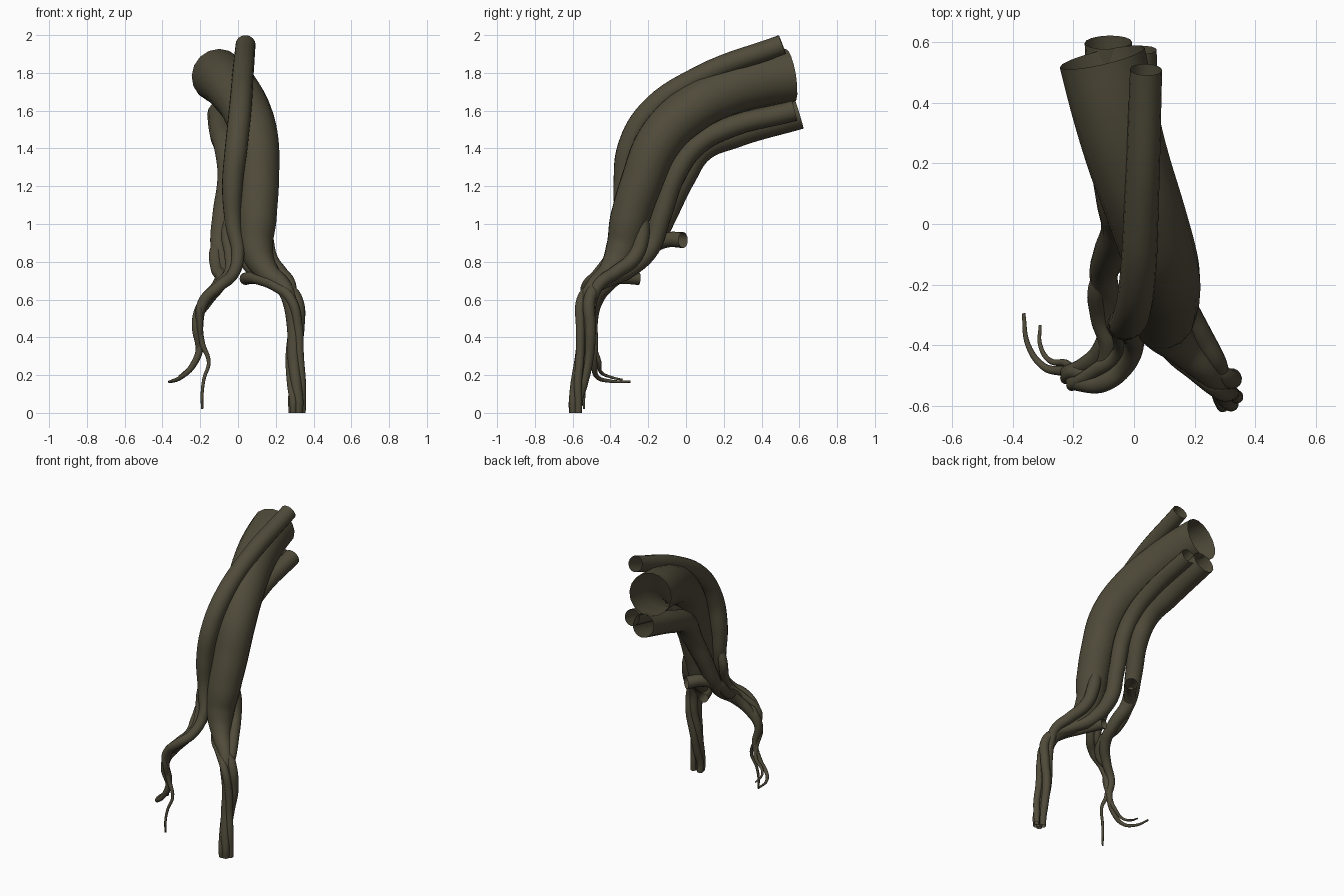
import bpy, math

bark = bpy.data.materials.new("dark olive bark")
bark.diffuse_color = (0.08, 0.07, 0.042, 1)


def tube(name, pts):
    """Open-ended smooth tube through (x, y, z, radius) points."""
    cu = bpy.data.curves.new(name, 'CURVE')
    cu.dimensions = '3D'
    cu.bevel_depth = 1.0
    cu.bevel_resolution = 6
    cu.resolution_u = 7
    cu.use_fill_caps = False
    sp = cu.splines.new('BEZIER')
    sp.radius_interpolation = 'LINEAR'
    sp.bezier_points.add(len(pts) - 1)
    for b, (x, y, z, r) in zip(sp.bezier_points, pts):
        b.co = (x, y, z)
        b.radius = r
        b.handle_left_type = b.handle_right_type = 'AUTO'
    ob = bpy.data.objects.new(name, cu)
    bpy.context.collection.objects.link(ob)
    cu.materials.append(bark)
    bpy.ops.object.select_all(action='DESELECT')
    ob.select_set(True)
    bpy.context.view_layer.objects.active = ob
    bpy.ops.object.convert(target='MESH')
    bpy.ops.object.shade_smooth_by_angle(angle=math.radians(50))
    return bpy.context.object


def right_leg(phase, r0, r1, spread):
    """Strand twisting round the right leg down to the ground."""
    axis = [(0.29, -0.525, 0.60), (0.312, -0.53, 0.45), (0.305, -0.54, 0.30),
            (0.31, -0.565, 0.15), (0.312, -0.578, 0.06), (0.312, -0.578, 0.0)]
    out = []
    for i, (x, y, z) in enumerate(axis):
        a = phase + min(i, 4) * 0.55
        r = r0 + (r1 - r0) * i / 5
        out.append((x + spread * math.cos(a), y + spread * math.sin(a), z, r))
    return out


# thick trunk, tapering into the right leg
tube("main_trunk", [(-0.105, 0.55, 1.785, 0.144), (-0.07, 0.40, 1.76, 0.141),
    (-0.025, 0.23, 1.71, 0.135), (0.045, 0.02, 1.60, 0.128), (0.093, -0.14, 1.44, 0.122),
    (0.105, -0.235, 1.22, 0.113), (0.10, -0.30, 1.02, 0.105), (0.10, -0.34, 0.86, 0.088),
    (0.16, -0.41, 0.74, 0.06), (0.24, -0.485, 0.67, 0.045)]
    + right_leg(3.0, 0.040, 0.022, 0.018))

# slim trunk along the front, ending in the left leg and a long twig
tube("front_trunk", [(0.04, 0.51, 1.95, 0.053), (0.025, 0.07, 1.78, 0.057),
    (0.01, -0.20, 1.59, 0.06), (-0.01, -0.305, 1.40, 0.06), (-0.03, -0.33, 1.20, 0.055),
    (-0.025, -0.34, 1.0, 0.043), (0.0, -0.39, 0.84, 0.034), (-0.03, -0.47, 0.73, 0.031),
    (-0.10, -0.525, 0.67, 0.03), (-0.18, -0.525, 0.59, 0.028), (-0.205, -0.51, 0.47, 0.022),
    (-0.19, -0.50, 0.37, 0.015), (-0.155, -0.51, 0.27, 0.01), (-0.18, -0.53, 0.18, 0.009),
    (-0.19, -0.54, 0.10, 0.008), (-0.19, -0.54, 0.02, 0.006)])

# lower trunk feeding the left leg and the outer twig
tube("lower_left_trunk", [(-0.085, 0.60, 1.58, 0.078), (-0.075, 0.25, 1.475, 0.075),
    (-0.055, 0.08, 1.395, 0.07), (-0.045, -0.01, 1.25, 0.064), (-0.08, -0.10, 1.05, 0.055),
    (-0.10, -0.18, 0.88, 0.046), (-0.075, -0.29, 0.77, 0.04), (-0.10, -0.41, 0.68, 0.036),
    (-0.165, -0.47, 0.59, 0.03), (-0.22, -0.49, 0.49, 0.024), (-0.20, -0.485, 0.36, 0.02),
    (-0.24, -0.485, 0.25, 0.017), (-0.30, -0.47, 0.19, 0.012), (-0.35, -0.40, 0.168, 0.009),
    (-0.365, -0.295, 0.165, 0.006)])

# lower trunk feeding the right leg
tube("lower_right_trunk", [(0.02, 0.575, 1.60, 0.055), (0.025, 0.20, 1.50, 0.055),
    (0.035, 0.05, 1.41, 0.055), (0.045, -0.05, 1.27, 0.055), (0.04, -0.13, 1.04, 0.052),
    (0.04, -0.19, 0.87, 0.05), (0.09, -0.305, 0.755, 0.042), (0.18, -0.41, 0.705, 0.038),
    (0.255, -0.475, 0.665, 0.034)] + right_leg(0.6, 0.032, 0.02, 0.026))

# outer strand bulging beside the trunk above the right leg
tube("outer_strand", [(0.12, -0.24, 1.06, 0.04), (0.145, -0.235, 0.93, 0.042),
    (0.17, -0.275, 0.82, 0.04), (0.225, -0.37, 0.745, 0.036), (0.275, -0.46, 0.68, 0.032)]
    + right_leg(1.8, 0.028, 0.018, 0.03))

# cut stub at the back, running to the left leg and the inner twig
tube("back_stub_root", [(0.01, -0.015, 0.915, 0.042), (-0.05, -0.10, 0.915, 0.04),
    (-0.11, -0.19, 0.87, 0.036), (-0.11, -0.31, 0.76, 0.034), (-0.085, -0.41, 0.71, 0.031),
    (-0.12, -0.49, 0.64, 0.028), (-0.20, -0.49, 0.56, 0.024), (-0.225, -0.51, 0.46, 0.019),
    (-0.21, -0.485, 0.34, 0.015), (-0.225, -0.46, 0.27, 0.012), (-0.28, -0.45, 0.215, 0.009),
    (-0.31, -0.40, 0.19, 0.007), (-0.31, -0.335, 0.175, 0.005)])

# low cut stub, running to the right leg
tube("low_stub_root", [(0.04, -0.25, 0.71, 0.033), (0.065, -0.33, 0.715, 0.032),
    (0.12, -0.42, 0.705, 0.03), (0.20, -0.49, 0.67, 0.028)]
    + right_leg(4.4, 0.026, 0.018, 0.03))

# side strand joining the front trunk to the left leg
tube("side_strand", [(-0.03, -0.335, 1.07, 0.026), (-0.06, -0.33, 0.95, 0.03),
    (-0.045, -0.37, 0.84, 0.028), (-0.05, -0.43, 0.74, 0.026), (-0.12, -0.48, 0.67, 0.024),
    (-0.20, -0.53, 0.57, 0.02), (-0.20, -0.525, 0.47, 0.015), (-0.20, -0.49, 0.36, 0.008)])
